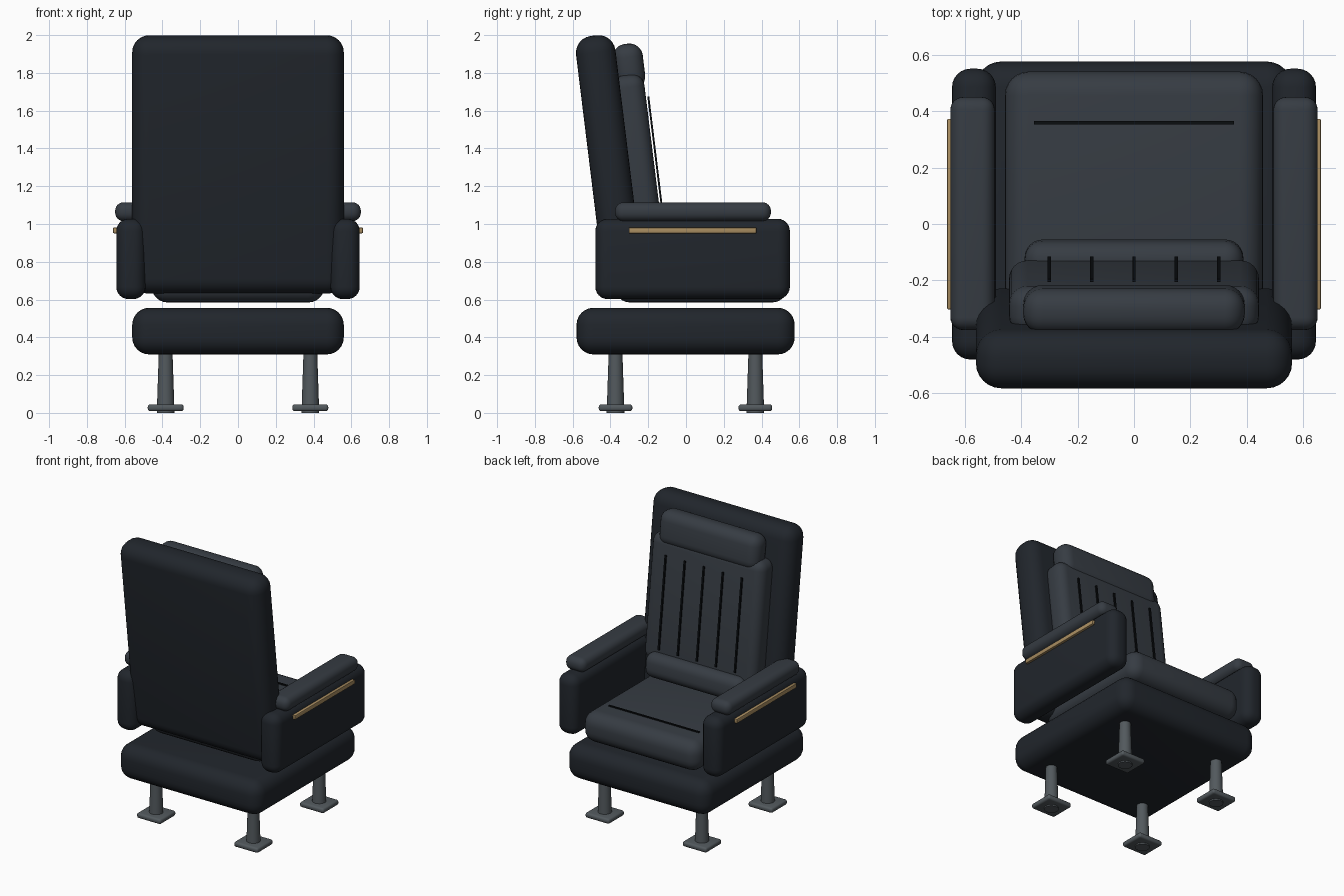
import bpy, bmesh, math

if "Cube" in bpy.data.objects:
    bpy.data.objects.remove(bpy.data.objects["Cube"])

TILT = math.radians(7)


def material(name, rgb):
    m = bpy.data.materials.new(name)
    m.diffuse_color = (*rgb, 1)
    m.use_nodes = True
    m.node_tree.nodes["Principled BSDF"].inputs["Base Color"].default_value = m.diffuse_color
    return m


DARK = material("dark_upholstery", (0.015, 0.019, 0.025))
SOFT = material("cushion_leather", (0.037, 0.045, 0.056))
SEAM = material("seam_black", (0.003, 0.004, 0.005))
METAL = material("grey_metal", (0.085, 0.1, 0.11))
BRASS = material("brass_trim", (0.4, 0.27, 0.12))


def finish(name, bm, mat, loc, tilt=0.0):
    mesh = bpy.data.meshes.new(name)
    bm.to_mesh(mesh)
    bm.free()
    mesh.materials.append(mat)
    ob = bpy.data.objects.new(name, mesh)
    bpy.context.collection.objects.link(ob)
    ob.location = loc
    ob.rotation_euler.x = tilt
    bpy.ops.object.select_all(action='DESELECT')
    ob.select_set(True)
    bpy.context.view_layer.objects.active = ob
    bpy.ops.object.shade_smooth_by_angle(angle=math.radians(35))
    return ob


def box(name, size, loc, r, mat, tilt=0.0, seg=6):
    """Rounded box given by full size and centre."""
    bm = bmesh.new()
    bmesh.ops.create_cube(bm, size=1)
    bmesh.ops.scale(bm, vec=size, verts=bm.verts)
    if r:
        bmesh.ops.bevel(bm, geom=bm.edges[:], offset=r, segments=seg,
                        profile=0.5, affect='EDGES')
    return finish(name, bm, mat, loc, tilt)


# plinth and seat cushion with its seam
box("base_plinth", (1.12, 1.155, 0.247), (0, -0.002, 0.433), 0.09, DARK)
box("seat_cushion", (0.915, 0.92, 0.215), (0, 0.08, 0.692), 0.085, SOFT)
box("seat_seam", (0.71, 0.012, 0.012), (0, 0.358, 0.801), 0, SEAM)

# reclined back shell and its cushions
box("back_shell", (1.12, 0.21, 1.375), (0, -0.405, 1.315), 0.09, DARK, TILT)
box("back_cushion", (0.885, 0.17, 0.875), (0, -0.259, 1.355), 0.065, SOFT, TILT)
box("head_cushion", (0.785, 0.16, 0.245), (0, -0.302, 1.832), 0.07, SOFT, TILT)
box("lumbar_cushion", (0.775, 0.14, 0.175), (0, -0.127, 0.92), 0.065, SOFT, TILT)
for i in range(5):
    box(f"back_seam_{i + 1}", (0.012, 0.01, 0.65), (-0.3 + 0.15 * i, -0.16, 1.352),
        0, SEAM, TILT)

# arms, pads and trim strips
for side, s in (("right", 1), ("left", -1)):
    box(f"{side}_arm", (0.155, 1.03, 0.425), (s * 0.567, 0.035, 0.815), 0.065, DARK)
    box(f"{side}_arm_pad", (0.157, 0.825, 0.1), (s * 0.572, 0.037, 1.065), 0.045, SOFT)
    box(f"{side}_arm_trim", (0.025, 0.675, 0.03), (s * 0.649, 0.035, 0.966), 0.004, BRASS, seg=2)

# tapered legs on square foot plates
for sx in (-1, 1):
    for sy in (-1, 1):
        tag = f"{'front' if sy < 0 else 'rear'}_{'left' if sx < 0 else 'right'}"
        x, y = sx * 0.383, sy * 0.37 - 0.003
        bm = bmesh.new()
        bmesh.ops.create_cone(bm, cap_ends=True, segments=24, radius1=0.047,
                              radius2=0.036, depth=0.33)
        finish(f"{tag}_leg", bm, METAL, (x, y, 0.165))
        box(f"{tag}_foot", (0.19, 0.178, 0.036), (x, y, 0.027), 0.014, METAL, seg=3)
